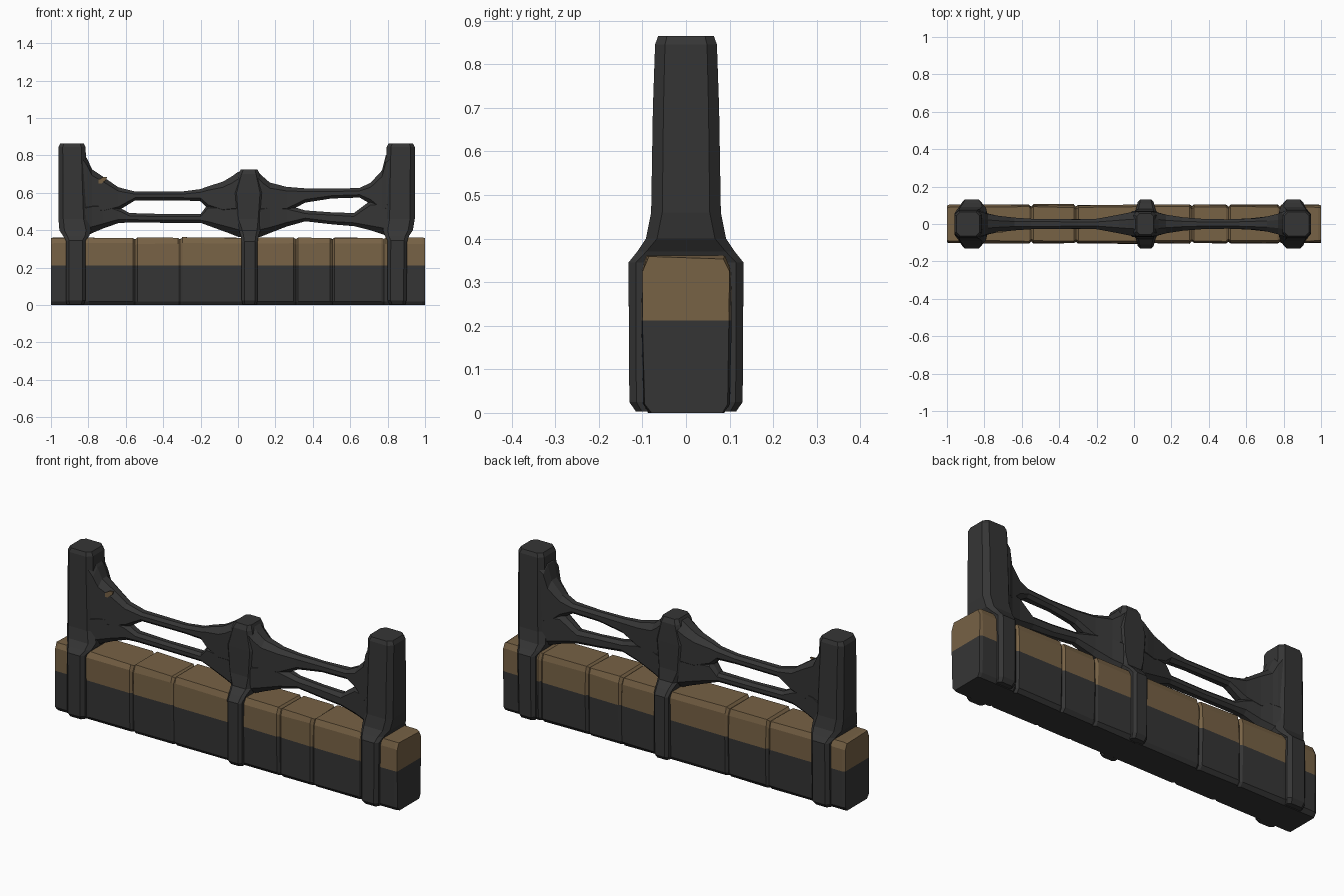
import bpy
import bmesh
import random
from mathutils import Vector

random.seed(4)


def material(name, rgb):
    m = bpy.data.materials.new(name)
    m.diffuse_color = (*rgb, 1)
    return m


DARK = material("dark iron grey", (0.036, 0.036, 0.036))
BROWN = material("weathered brown", (0.185, 0.122, 0.06))


def loft(name, rings, brown_rule=None):
    """Skin a list of equal closed rings. Ends are closed with ladder quads,
    pairing point i with its mirror point n-1-i."""
    bm = bmesh.new()
    vr = [[bm.verts.new(p) for p in r] for r in rings]
    n = len(rings[0])
    for a, b in zip(vr, vr[1:]):
        for i in range(n):
            j = (i + 1) % n
            bm.faces.new((a[i], a[j], b[j], b[i]))
    for r in (vr[0], vr[-1]):
        for i in range(n // 2 - 1):
            bm.faces.new((r[i], r[i + 1], r[n - 2 - i], r[n - 1 - i]))
    bmesh.ops.recalc_face_normals(bm, faces=bm.faces[:])
    for f in bm.faces:
        f.material_index = int(bool(brown_rule and brown_rule(f.calc_center_median())))
    me = bpy.data.meshes.new(name)
    bm.to_mesh(me)
    bm.free()
    me.materials.append(DARK)
    me.materials.append(BROWN)
    ob = bpy.data.objects.new(name, me)
    bpy.context.collection.objects.link(ob)
    return ob


def octagon(a0, a1, b0, b1, k=0.3):
    """Rectangle with clipped corners, in mirror order around the b axis."""
    c = min(a1 - a0, b1 - b0) * k
    half = [(a0 + c, b0), (a0, b0 + c), (a0, b1 - c), (a0 + c, b1)]
    return half + [(a0 + a1 - a, b) for a, b in reversed(half)]


# Long stone base: dark foot, brown upper course, shallow block seams
def base_ring(x, inset=0.0, jitter=0.003):
    def r():
        return random.uniform(-jitter, jitter)
    prof = [(0.085, 0.0), (0.1, 0.02), (0.103, 0.212), (0.102, 0.33), (0.09, 0.36)]
    left = [(x, -y + inset + r(), z + (r() - inset if z > 0.3 else 0)) for y, z in prof]
    right = [(x, y - inset + r(), z + (r() - inset if z > 0.3 else 0)) for y, z in prof]
    return left + right[::-1]


rings = [base_ring(-1, 0.004), base_ring(-0.985), base_ring(-0.8)]
for seam in (-0.55, -0.31, 0.06, 0.31, 0.505, 0.78):
    rings += [base_ring(seam - 0.012), base_ring(seam, 0.009), base_ring(seam + 0.012)]
rings += [base_ring(0.985), base_ring(1, 0.004)]
loft("stone_base", rings, lambda c: c.z > 0.212)


# Upright strap and post in one piece: (x0, x1, half depth, z)
def upright(name, stations, k=0.16):
    loft(name, [[(x, y, z) for x, y in octagon(x0, x1, -h, h, k)]
                for x0, x1, h, z in stations])


upright("left_post", [
    (-0.915, -0.825, 0.115, 0.003), (-0.92, -0.815, 0.13, 0.025),
    (-0.92, -0.815, 0.132, 0.345), (-0.935, -0.795, 0.112, 0.37),
    (-0.955, -0.785, 0.092, 0.40), (-0.96, -0.80, 0.08, 0.46),
    (-0.96, -0.81, 0.076, 0.70), (-0.96, -0.815, 0.071, 0.845),
    (-0.95, -0.825, 0.064, 0.865)])
upright("right_post", [
    (0.81, 0.895, 0.115, 0.003), (0.80, 0.90, 0.13, 0.025),
    (0.80, 0.905, 0.132, 0.345), (0.785, 0.915, 0.112, 0.37),
    (0.775, 0.935, 0.092, 0.40), (0.785, 0.945, 0.08, 0.46),
    (0.79, 0.945, 0.076, 0.70), (0.795, 0.945, 0.071, 0.845),
    (0.805, 0.935, 0.064, 0.865)])
upright("centre_post", [
    (0.025, 0.10, 0.115, 0.003), (0.02, 0.105, 0.13, 0.025),
    (0.02, 0.105, 0.132, 0.34), (0.015, 0.11, 0.11, 0.37),
    (0.005, 0.12, 0.08, 0.40), (-0.02, 0.13, 0.07, 0.46),
    (-0.03, 0.14, 0.07, 0.60), (0.0, 0.115, 0.066, 0.70),
    (0.015, 0.105, 0.055, 0.725)])


# Rails that widen into webs at the posts: (x, bottom z, top z, half depth)
def rail(name, stations):
    loft(name, [[(x, y, z) for y, z in octagon(-h, h, z0, z1)]
                for x, z0, z1, h in stations])


rail("top_rail", [
    (-0.83, 0.48, 0.82, 0.068), (-0.805, 0.48, 0.78, 0.062), (-0.78, 0.48, 0.725, 0.054),
    (-0.72, 0.48, 0.685, 0.043), (-0.64, 0.505, 0.63, 0.034), (-0.55, 0.56, 0.607, 0.028),
    (-0.30, 0.56, 0.607, 0.025), (-0.20, 0.555, 0.62, 0.028), (-0.16, 0.515, 0.635, 0.035),
    (-0.08, 0.48, 0.66, 0.05), (-0.03, 0.48, 0.69, 0.06), (0.0, 0.48, 0.712, 0.064),
    (0.10, 0.48, 0.722, 0.064), (0.13, 0.48, 0.69, 0.06), (0.17, 0.48, 0.655, 0.05),
    (0.26, 0.495, 0.632, 0.036), (0.36, 0.548, 0.624, 0.028), (0.50, 0.57, 0.622, 0.025),
    (0.65, 0.575, 0.626, 0.03), (0.71, 0.54, 0.655, 0.04), (0.77, 0.48, 0.72, 0.055),
    (0.79, 0.48, 0.80, 0.064), (0.81, 0.48, 0.82, 0.068)])
rail("bottom_rail", [
    (-0.83, 0.36, 0.56, 0.075), (-0.78, 0.385, 0.56, 0.056), (-0.72, 0.41, 0.555, 0.042),
    (-0.64, 0.438, 0.525, 0.033), (-0.58, 0.442, 0.492, 0.028), (-0.40, 0.44, 0.487, 0.025),
    (-0.20, 0.44, 0.487, 0.028), (-0.16, 0.425, 0.54, 0.035), (-0.05, 0.385, 0.55, 0.054),
    (0.0, 0.365, 0.55, 0.064), (0.12, 0.365, 0.55, 0.064), (0.17, 0.385, 0.55, 0.05),
    (0.26, 0.42, 0.535, 0.036), (0.36, 0.448, 0.506, 0.028), (0.50, 0.432, 0.496, 0.025),
    (0.62, 0.422, 0.492, 0.03), (0.71, 0.40, 0.56, 0.04), (0.77, 0.38, 0.57, 0.055),
    (0.82, 0.36, 0.58, 0.075)])

# Small brown chip on the front of the left web
chip = [(-0.745, 0.65), (-0.745, 0.67), (-0.72, 0.685),
        (-0.70, 0.685), (-0.705, 0.67), (-0.73, 0.65)]
loft("brown_chip", [[(x, y - (x + 0.72) * -0.1 , z) for x, z in chip]
                    for y in (-0.046, -0.038)], lambda c: True)
